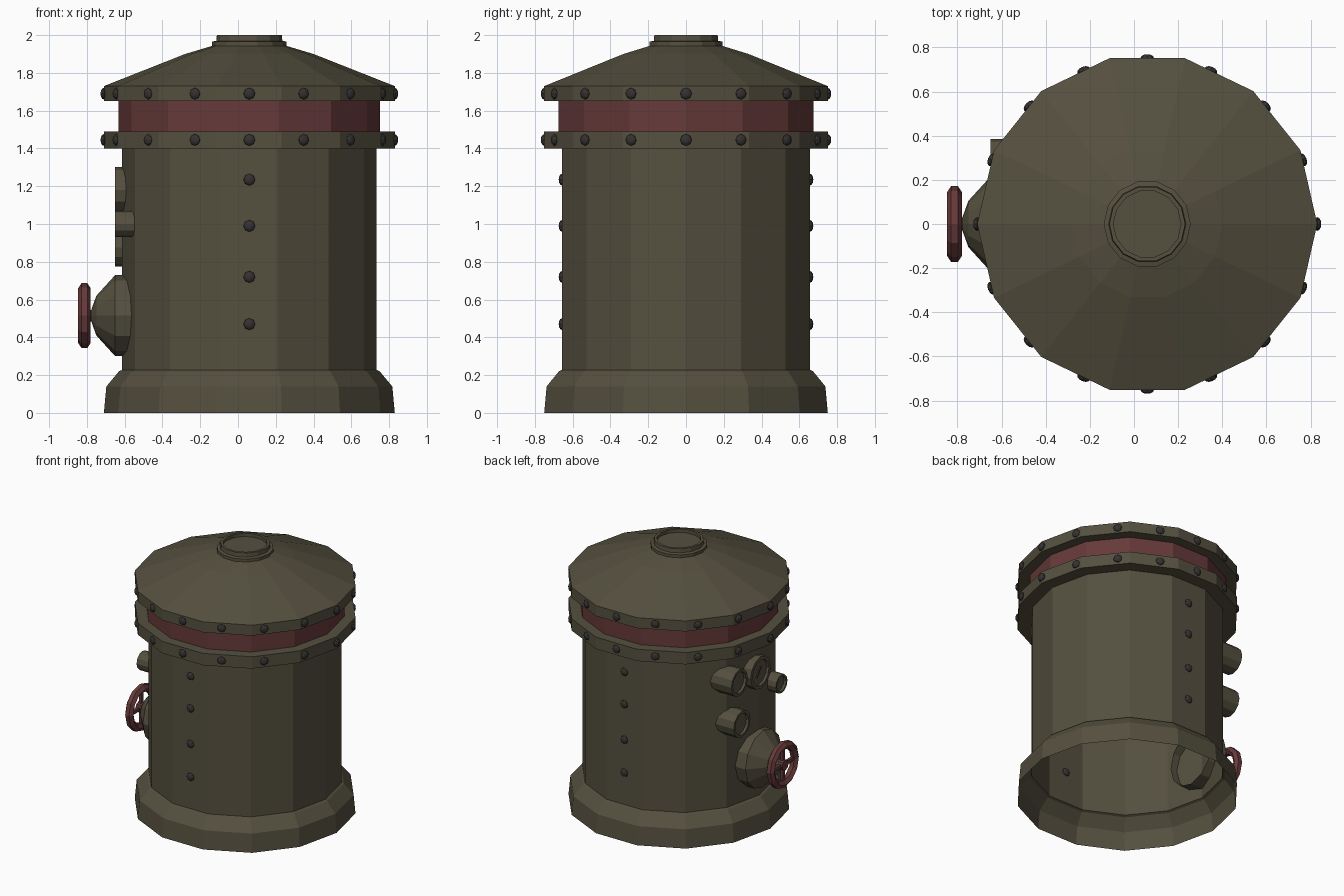
import bpy, bmesh, math
from mathutils import Matrix, Vector

if "Cube" in bpy.data.objects:
    bpy.data.objects.remove(bpy.data.objects["Cube"])

CX = 0.06    # centre of the tank body
N = 14       # sides of the tank


def material(name, rgb):
    m = bpy.data.materials.new(name)
    m.diffuse_color = (*rgb, 1)
    m.use_nodes = True
    m.node_tree.nodes["Principled BSDF"].inputs["Base Color"].default_value = m.diffuse_color
    return m


OLIVE = material("olive metal", (0.090, 0.079, 0.049))
RED = material("dull red", (0.135, 0.042, 0.042))
DARK = material("dark rivet", (0.036, 0.031, 0.031))


def finish(bm, name, mat):
    me = bpy.data.meshes.new(name)
    bm.to_mesh(me)
    bm.free()
    me.materials.append(mat)
    ob = bpy.data.objects.new(name, me)
    bpy.context.collection.objects.link(ob)
    return ob


def lathe(name, profile, mat, sides=N, matrix=Matrix.Translation((CX, 0, 0)), closed=False):
    """Spin (radius, height) points around local z; radius 0 closes to a point."""
    bm = bmesh.new()
    rings = []
    for r, h in profile:
        if r == 0:
            rings.append([bm.verts.new((0, 0, h))] * sides)
        else:
            rings.append([bm.verts.new((r * math.cos(2 * math.pi * j / sides),
                                        r * math.sin(2 * math.pi * j / sides), h))
                          for j in range(sides)])
    pairs = list(zip(rings, rings[1:]))
    if closed:
        pairs.append((rings[-1], rings[0]))
    for a, b in pairs:
        for j in range(sides):
            k = (j + 1) % sides
            vs = list(dict.fromkeys((a[j], a[k], b[k], b[j])))
            bm.faces.new(vs)
    bm.transform(matrix)
    return finish(bm, name, mat)


def facing_left(x, y, z):
    """Local z points to -x, origin at the given point."""
    return Matrix.Translation((x, y, z)) @ Matrix.Rotation(-math.pi / 2, 4, 'Y')


def surface_radius(r, ang):
    """Distance from the axis to the flat-sided wall at an angle."""
    step = 2 * math.pi / N
    off = ang % step - step / 2
    return r * math.cos(step / 2) / math.cos(off)


def rivets(name, places):
    """places: (wall radius, angle, height)"""
    bm = bmesh.new()
    for r, ang, z in places:
        d = surface_radius(r, ang)
        m = (Matrix.Translation((CX + d * math.cos(ang), d * math.sin(ang), z))
             @ Matrix.Rotation(ang, 4, 'Z') @ Matrix.Diagonal((0.018, 0.031, 0.031, 1))
             @ Matrix.Rotation(math.pi / 2, 4, 'Y'))
        bmesh.ops.create_uvsphere(bm, u_segments=8, v_segments=6, radius=1, matrix=m)
    return finish(bm, name, DARK)


# Tank shell, open below
lathe("tank_body", [(0.77, 0), (0.757, 0.14), (0.69, 0.22), (0.673, 0.228), (0.673, 1.42)], OLIVE)

# Collars and red band
for name, z0, z1 in (("lower_collar", 1.40, 1.49), ("upper_collar", 1.65, 1.73)):
    lathe(name, [(0.66, z0), (0.77, z0), (0.77, z1), (0.66, z1)], OLIVE)
lathe("red_band", [(0.692, 1.48), (0.692, 1.66)], RED)

# Roof and recessed cap
lathe("roof", [(0.77, 1.73), (0.34, 1.90), (0.19, 1.945)], OLIVE)
lathe("roof_cap", [(0.197, 1.935), (0.197, 1.965), (0.175, 1.97), (0.172, 2.0),
                   (0.153, 2.0), (0.153, 1.975), (0, 1.975)], OLIVE)

# Rivets
rivets("collar_rivets", [(0.77, i * math.pi / 8, z) for i in range(16) for z in (1.445, 1.69)])
rivets("wall_rivets", [(0.673, s * math.pi / 2, z) for s in (-1, 1)
                       for z in (0.47, 0.72, 0.99, 1.235)])

# Gauges on the left side: y, z, radius
for i, (y, z, r) in enumerate([(0.285, 1.20, 0.10), (0.03, 1.18, 0.122),
                               (-0.22, 1.0, 0.07), (0.255, 0.875, 0.10)]):
    lathe("gauge_%d" % (i + 1), [(r, -0.18), (r, 0), (r * 0.8, 0), (r * 0.8, -0.02), (0, -0.02)],
          OLIVE, 12, facing_left(-0.65, y, z))

# Needle of the large gauge
bm = bmesh.new()
bmesh.ops.create_cube(bm, size=1, matrix=Matrix.Translation((-0.633, 0.03, 1.18))
                      @ Matrix.Rotation(0.6, 4, 'X') @ Matrix.Diagonal((0.006, 0.014, 0.09, 1)))
finish(bm, "gauge_needle", RED)

# Valve housing
lathe("valve_housing", [(0.215, -0.14), (0.215, 0), (0.105, 0.10), (0.03, 0.127), (0.03, 0.17),
                        (0, 0.17)], OLIVE, 12, facing_left(-0.65, 0, 0.515))

# Handwheel: rim, hub and spokes
wheel = facing_left(-0.813, 0, 0.515)
lathe("wheel_rim", [(0.145, -0.033), (0.172, -0.015), (0.172, 0.015), (0.145, 0.033),
                    (0.118, 0.015), (0.118, -0.015)], RED, 12, wheel, closed=True)
lathe("wheel_hub", [(0, -0.02), (0.04, -0.02), (0.04, 0.022), (0, 0.022)], RED, 8, wheel)
bm = bmesh.new()
for k in range(4):
    bmesh.ops.create_cube(bm, size=1, matrix=wheel @ Matrix.Rotation(k * math.pi / 2, 4, 'Z')
                          @ Matrix.Translation((0.08, 0, 0))
                          @ Matrix.Diagonal((0.10, 0.026, 0.022, 1)))
finish(bm, "wheel_spokes", RED)
